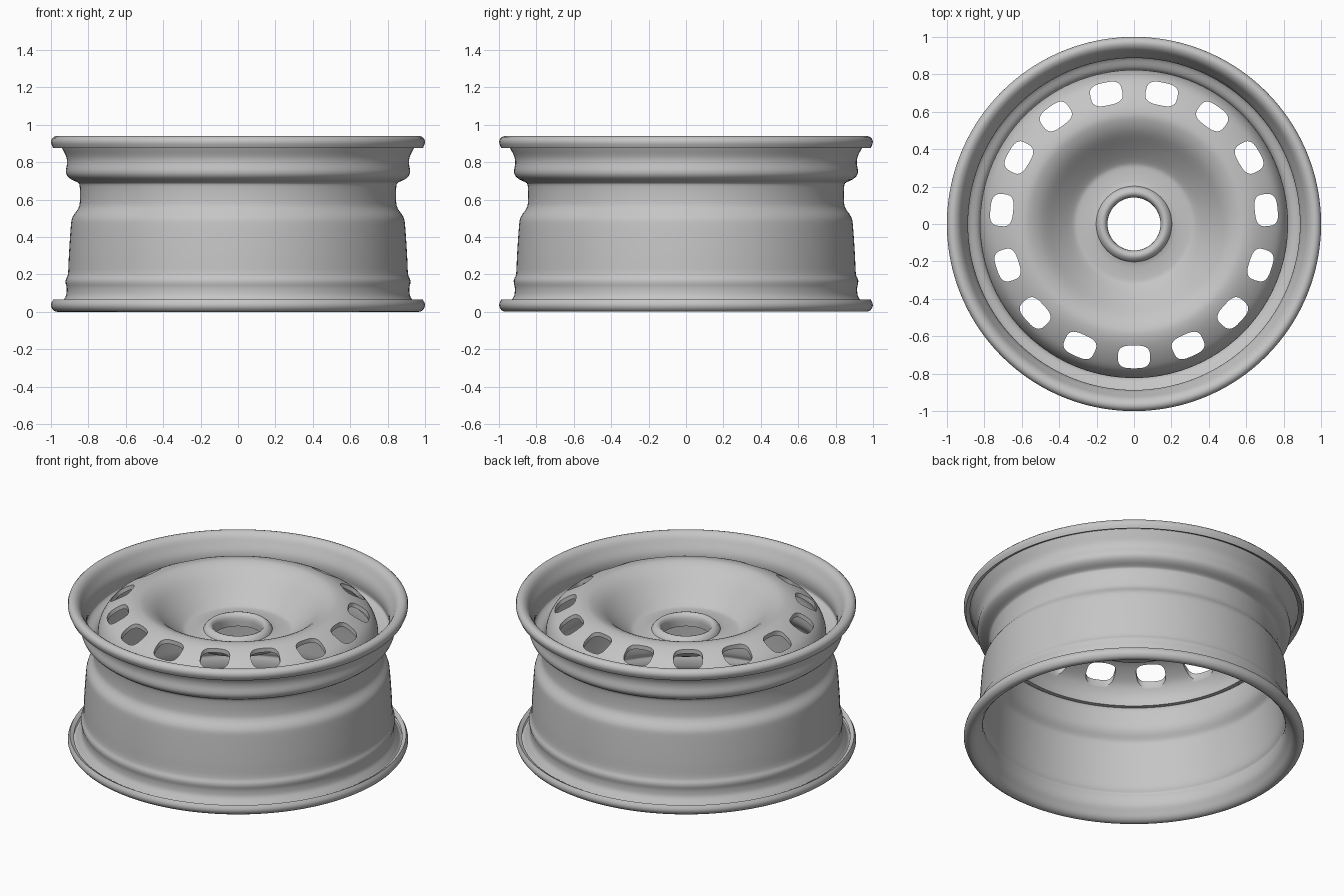
import bpy
import bmesh
import math
from mathutils import Vector, Matrix

if "Cube" in bpy.data.objects:
    bpy.data.objects.remove(bpy.data.objects["Cube"], do_unlink=True)

STEPS = 120
HOLES = 15

steel = bpy.data.materials.new("grey_steel")
steel.use_nodes = True
grey = (0.56, 0.56, 0.56, 1)
steel.diffuse_color = grey
shader = steel.node_tree.nodes["Principled BSDF"]
shader.inputs["Base Color"].default_value = grey
shader.inputs["Roughness"].default_value = 0.6


def smooth_path(points, cuts=3):
    """Catmull-Rom curve through the (radius, height) points."""
    pts = [Vector(p) for p in points]
    pts = [2 * pts[0] - pts[1]] + pts + [2 * pts[-1] - pts[-2]]
    path = []
    for a, b, c, d in zip(pts, pts[1:], pts[2:], pts[3:]):
        for i in range(cuts):
            t = i / cuts
            path.append(b + 0.5 * t * ((c - a) + t * ((2 * a - 5 * b + 4 * c - d)
                                       + t * (3 * b - a - 3 * c + d))))
    return path + [pts[-2]]


def make_object(name, bm):
    mesh = bpy.data.meshes.new(name)
    bm.to_mesh(mesh)
    bm.free()
    mesh.materials.append(steel)
    obj = bpy.data.objects.new(name, mesh)
    bpy.context.collection.objects.link(obj)
    return obj


def activate(obj):
    bpy.ops.object.select_all(action='DESELECT')
    obj.select_set(True)
    bpy.context.view_layer.objects.active = obj


def pressed_sheet(name, points, thickness):
    """Turn a profile around z and give the sheet a thickness."""
    bm = bmesh.new()
    rings = []
    for r, z in smooth_path(points):
        angles = [math.tau * i / STEPS for i in range(STEPS)]
        rings.append([bm.verts.new((r * math.cos(a), r * math.sin(a), z)) for a in angles])
    for low, high in zip(rings, rings[1:]):
        for i in range(STEPS):
            j = (i + 1) % STEPS
            bm.faces.new((low[i], low[j], high[j], high[i]))
    bmesh.ops.recalc_face_normals(bm, faces=bm.faces)
    obj = make_object(name, bm)
    activate(obj)
    solid = obj.modifiers.new("thickness", 'SOLIDIFY')
    solid.thickness = thickness
    solid.offset = 0
    bpy.ops.object.modifier_apply(modifier=solid.name)
    return obj


# Barrel with rolled flanges, bead seats and drop centre, from bottom to top
barrel = pressed_sheet("rim_barrel", [
    (0.975, 0.06), (0.986, 0.035), (0.97, 0.014), (0.945, 0.022), (0.925, 0.05),
    (0.905, 0.085), (0.902, 0.13), (0.908, 0.165), (0.895, 0.2), (0.89, 0.3),
    (0.88, 0.45), (0.872, 0.5), (0.845, 0.54), (0.832, 0.58), (0.832, 0.67),
    (0.845, 0.7), (0.885, 0.72), (0.906, 0.745), (0.9, 0.79), (0.904, 0.83),
    (0.925, 0.875), (0.945, 0.912), (0.97, 0.926), (0.986, 0.91), (0.975, 0.88),
], 0.027)

# Dished centre disc: hub collar, flat mounting face, crest and skirt
disc = pressed_sheet("centre_disc", [
    (0.155, 0.7), (0.155, 0.75), (0.168, 0.768), (0.186, 0.755), (0.205, 0.735),
    (0.295, 0.728), (0.34, 0.742), (0.42, 0.808), (0.5, 0.882), (0.56, 0.914),
    (0.6, 0.918), (0.65, 0.905), (0.71, 0.875), (0.765, 0.835), (0.795, 0.79),
    (0.809, 0.745), (0.81, 0.7),
], 0.025)

# Ring of rounded vent holes cut through the disc
bm = bmesh.new()
for n in range(HOLES):
    turn = Matrix.Rotation(math.tau * n / HOLES - math.pi / 2, 3, 'Z')
    outline = []
    for i in range(28):
        a = math.tau * i / 28
        c, s = math.cos(a), math.sin(a)
        x = 0.71 + 0.061 * math.copysign(abs(c) ** 0.65, c)
        y = 0.086 * math.copysign(abs(s) ** 0.65, s)
        outline.append(turn @ Vector((x, y, 0.6)))
    base = bm.faces.new([bm.verts.new(p) for p in outline])
    top = bmesh.ops.extrude_face_region(bm, geom=[base])["geom"]
    for v in top:
        if isinstance(v, bmesh.types.BMVert):
            v.co.z = 1.1
bmesh.ops.recalc_face_normals(bm, faces=bm.faces)
cutter = make_object("vent_cutter", bm)
cutter.hide_render = True

activate(disc)
cut = disc.modifiers.new("vents", 'BOOLEAN')
cut.operation = 'DIFFERENCE'
cut.solver = 'EXACT'
cut.object = cutter
bpy.ops.object.modifier_apply(modifier=cut.name)
bpy.data.objects.remove(cutter, do_unlink=True)

for part in (barrel, disc):
    activate(part)
    bpy.ops.object.shade_smooth_by_angle(angle=math.radians(40))
